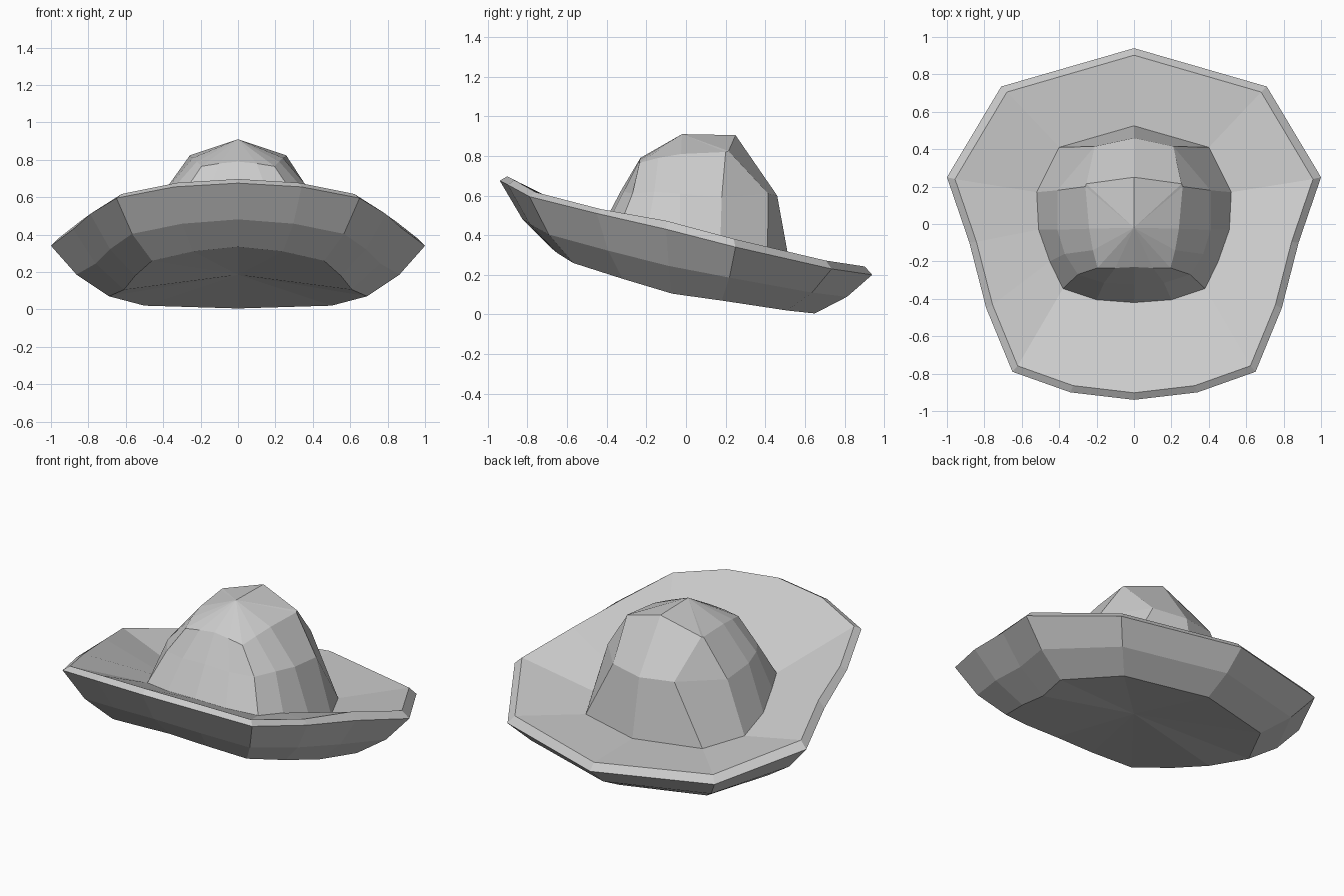
import bpy, bmesh
from mathutils import Vector

if "Cube" in bpy.data.objects:
    bpy.data.objects.remove(bpy.data.objects["Cube"])

# Half-ring stations run from the back centre, round the right side, to the front centre
BOTTOM = [(0, .65, .005), (.5, .51, .02), (.69, .18, .07), (.61, -.07, .105),
          (.55, -.32, .18), (.46, -.57, .26), (.24, -.65, .31), (0, -.68, .335)]
OUTER = [(0, .94, .2), (.71, .735, .23), (1, .25, .34), (.88, -.1, .43),
         (.79, -.45, .51), (.65, -.79, .595), (.34, -.9, .655), (0, -.94, .675)]
BASE = [(0, .525, .245), (.4, .41, .245), (.52, .17, .265), (.51, -.03, .33),
        (.45, -.2, .4), (.38, -.345, .42), (.2, -.405, .44), (0, -.42, .45)]
SHOULDER = [(0, .46, .6), (.21, .415, .61), (.41, .18, .59), (.41, -.03, .61),
            (.37, -.16, .62), (.3, -.27, .61), (.16, -.315, .62), (0, -.325, .63)]
TOP = [(0, .25, .905), (.255, .215, .825), (.26, .2, .82), (.24, -.025, .81),
       (.22, -.14, .79), (.195, -.235, .765), (.1, -.235, .78), (0, -.23, .79)]


def blend(a, b, t_flat, t_up):
    return [(p[0] + (q[0] - p[0]) * t_flat, p[1] + (q[1] - p[1]) * t_flat,
             p[2] + (q[2] - p[2]) * t_up) for p, q in zip(a, b)]


def loft(name, rings, start=None, end=None):
    """Skin mirrored half-rings, with optional fan centres at either end."""
    bm = bmesh.new()
    loops = []
    for half in rings:
        full = half + [(-x, y, z) for x, y, z in half[-2:0:-1]]
        loops.append([bm.verts.new(p) for p in full])
    n = len(loops[0])
    for a, b in zip(loops, loops[1:]):
        for i in range(n):
            j = (i + 1) % n
            bm.faces.new((a[i], a[j], b[j], b[i]))
    for centre, ring in ((start, loops[0]), (end, loops[-1])):
        if centre:
            c = bm.verts.new(Vector(centre))
            for i in range(n):
                bm.faces.new((c, ring[i], ring[(i + 1) % n]))
    bmesh.ops.recalc_face_normals(bm, faces=bm.faces)
    # Make sure the visible outside faces outward
    if max(bm.faces, key=lambda f: f.calc_center_median().z).normal.z < 0:
        bmesh.ops.reverse_faces(bm, faces=bm.faces)
    mesh = bpy.data.meshes.new(name)
    bm.to_mesh(mesh)
    bm.free()
    bpy.context.collection.objects.link(bpy.data.objects.new(name, mesh))


# Brim: closed underside, upturned flare, bevelled lip, top sloping in to the crown
flare = blend(BOTTOM, OUTER, .56, .43)
lip = [(x * .957, y * .96, z + .042 - .02 * (z > .5)) for x, y, z in OUTER]
loft("hat_brim", [BOTTOM, flare, OUTER, lip, BASE], start=(0, 0, .185))

# Crown: walls, shoulders and a ridged top
loft("hat_crown", [BASE, SHOULDER, TOP], end=(0, -.02, .91))
